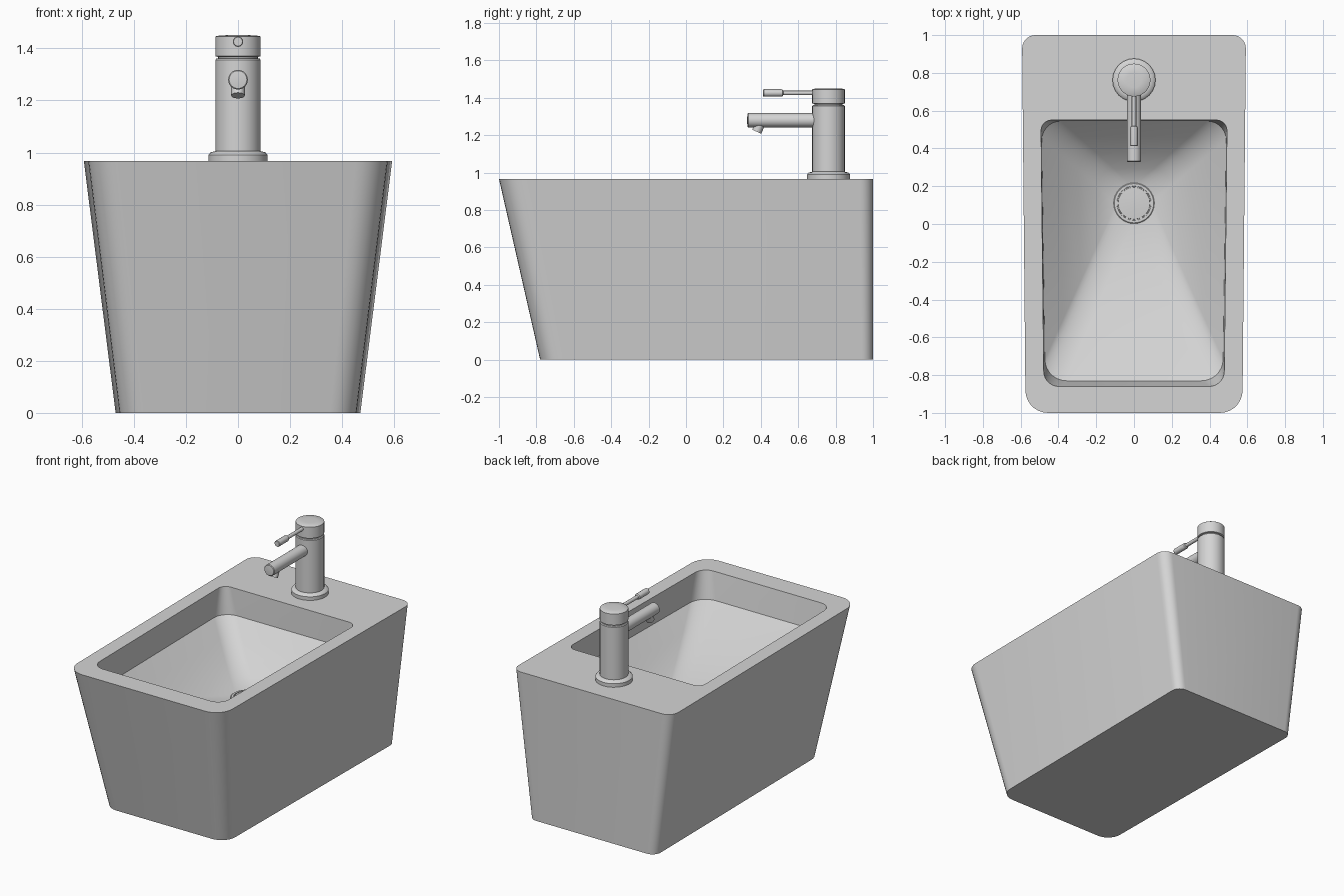
import bpy, bmesh, math
from mathutils import Vector

if "Cube" in bpy.data.objects:
    bpy.data.objects.remove(bpy.data.objects["Cube"])

ceramic = bpy.data.materials.new("light_grey")
ceramic.diffuse_color = (0.66, 0.66, 0.66, 1)
ceramic.use_nodes = True
ceramic.node_tree.nodes["Principled BSDF"].inputs["Base Color"].default_value = ceramic.diffuse_color

K = 7  # segments per rounded corner


def finish(name, bm, angle=35):
    bmesh.ops.recalc_face_normals(bm, faces=bm.faces)
    me = bpy.data.meshes.new(name)
    bm.to_mesh(me)
    bm.free()
    ob = bpy.data.objects.new(name, me)
    bpy.context.collection.objects.link(ob)
    me.materials.append(ceramic)
    bpy.ops.object.select_all(action='DESELECT')
    ob.select_set(True)
    bpy.context.view_layer.objects.active = ob
    bpy.ops.object.shade_smooth_by_angle(angle=math.radians(angle))
    return ob


def outline(z, xf, xb, yf, yb, rf, rb):
    """Rounded trapezoid ring: front half-width xf, back half-width xb."""
    pts = []
    corners = [(xb - rb, yb - rb, rb, 0), (-xb + rb, yb - rb, rb, 90),
               (-xf + rf, yf + rf, rf, 180), (xf - rf, yf + rf, rf, 270)]
    for cx, cy, r, a0 in corners:
        for i in range(K + 1):
            a = math.radians(a0 + 90 * i / K)
            pts.append(Vector((cx + r * math.cos(a), cy + r * math.sin(a), z)))
    return pts


def circle(z, cy, r):
    n = 4 * (K + 1)
    return [Vector((r * math.cos(2 * math.pi * (i + 0.5) / n),
                    cy + r * math.sin(2 * math.pi * (i + 0.5) / n), z)) for i in range(n)]


def blend(a, b, t):
    """Ring between a and b, sagging slightly below the straight line."""
    s = 1 - (1 - t) ** 1.35
    return [Vector((p.x + (q.x - p.x) * t, p.y + (q.y - p.y) * t, p.z + (q.z - p.z) * s))
            for p, q in zip(a, b)]


def loft(bm, rings, cap_first=False, cap_last=False):
    loops = [[bm.verts.new(p) for p in ring] for ring in rings]
    n = len(loops[0])
    for a, b in zip(loops, loops[1:]):
        for i in range(n):
            j = (i + 1) % n
            bm.faces.new((a[i], a[j], b[j], b[i]))
    if cap_first:
        bm.faces.new(loops[0][::-1])
    if cap_last:
        bm.faces.new(loops[-1])


def lathe(name, profile, origin, axis=(0, 0, 1), segs=32):
    """Revolve (radius, height) pairs around an axis, with capped ends."""
    q = Vector((0, 0, 1)).rotation_difference(Vector(axis).normalized())
    rings = []
    for r, h in profile:
        rings.append([Vector(origin) + q @ Vector((r * math.cos(2 * math.pi * i / segs),
                      r * math.sin(2 * math.pi * i / segs), h)) for i in range(segs)])
    bm = bmesh.new()
    loft(bm, rings, True, True)
    return finish(name, bm)


# Tapered body with rim, basin wall and sagging floor
TOP = 0.967
floor_edge = outline(0.79, 0.472, 0.488, -0.83, 0.545, 0.115, 0.10)
drain_edge = circle(0.505, 0.11, 0.10)
bm = bmesh.new()
loft(bm, [
    outline(0.0, 0.455, 0.47, -0.78, 1.0, 0.10, 0.06),
    outline(TOP, 0.575, 0.592, -1.0, 1.0, 0.12, 0.07),
    outline(TOP, 0.478, 0.492, -0.86, 0.55, 0.08, 0.055),
    floor_edge,
    blend(floor_edge, drain_edge, 0.25),
    blend(floor_edge, drain_edge, 0.5),
    blend(floor_edge, drain_edge, 0.75),
    drain_edge,
], cap_first=True, cap_last=True)
finish("basin_body", bm, 30)

# Drain ring and plug
lathe("drain", [(0.108, 0), (0.108, 0.010), (0.104, 0.013), (0.091, 0.013),
                (0.090, 0.006), (0.085, 0.006), (0.084, 0.013), (0.03, 0.016)],
      (0, 0.11, 0.505))

# Faucet: flange, post, neck and cap
FY = 0.762
lathe("faucet_flange", [(0.114, 0), (0.114, 0.026), (0.105, 0.036), (0.088, 0.040)],
      (0, FY, TOP - 0.002), segs=24)
lathe("faucet_post", [(0.087, 0), (0.087, 0.384), (0.083, 0.389), (0.076, 0.389),
                      (0.076, 0.402)], (0, FY, 0.972))
lathe("faucet_cap", [(0.076, 0), (0.087, 0.003), (0.087, 0.078), (0.083, 0.081),
                     (0.04, 0.084)], (0, FY, 1.367))

# Spout with angled outlet
lathe("spout", [(0.038, 0), (0.038, 0.372), (0.034, 0.376), (0.015, 0.378)],
      (0, 0.705, 1.28), (0, -1, 0), 24)
lathe("spout_outlet", [(0.026, 0), (0.026, 0.073)],
      (0, 0.409, 1.285), (0, -0.42, -0.9), 20)

# Lever rod with thicker grip
lathe("lever", [(0.012, 0), (0.012, 0.19), (0.019, 0.195), (0.020, 0.20),
                (0.020, 0.294), (0.017, 0.298)],
      (0, 0.71, 1.426), (0, -1, 0), 16)
